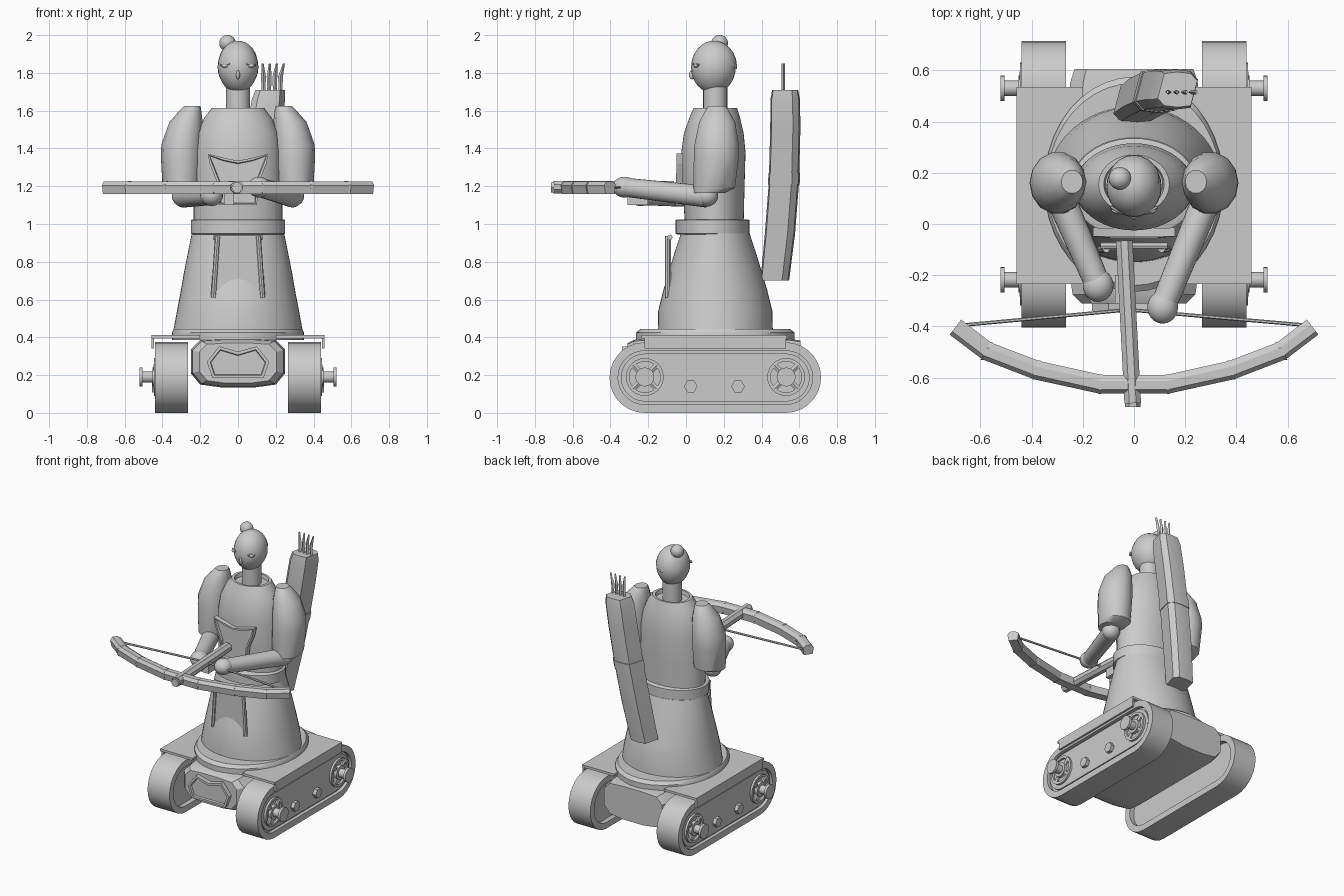
import bpy, bmesh, math
from mathutils import Vector, Matrix

cube = bpy.data.objects.get("Cube")
if cube:
    bpy.data.objects.remove(cube, do_unlink=True)

grey = bpy.data.materials.new("plain_grey")
grey.use_nodes = True
grey.diffuse_color = (0.6, 0.6, 0.6, 1)
grey.node_tree.nodes["Principled BSDF"].inputs["Base Color"].default_value = (0.6, 0.6, 0.6, 1)

MID = 0.155   # y of the body's axis


def finish(name, bm, smooth=35):
    bmesh.ops.recalc_face_normals(bm, faces=bm.faces)
    mesh = bpy.data.meshes.new(name)
    bm.to_mesh(mesh)
    bm.free()
    mesh.materials.append(grey)
    ob = bpy.data.objects.new(name, mesh)
    bpy.context.collection.objects.link(ob)
    if smooth:
        bpy.ops.object.select_all(action='DESELECT')
        ob.select_set(True)
        bpy.context.view_layer.objects.active = ob
        bpy.ops.object.shade_smooth_by_angle(angle=math.radians(smooth))
    return ob


def loft(name, rings, smooth=35, closed=False):
    """Skin a list of equal-length point rings; cap the ends or join them."""
    bm = bmesh.new()
    loops = [[bm.verts.new(p) for p in r] for r in rings]
    n = len(loops[0])
    pairs = list(zip(loops, loops[1:])) + ([(loops[-1], loops[0])] if closed else [])
    for a, b in pairs:
        for i in range(n):
            j = (i + 1) % n
            bm.faces.new((a[i], a[j], b[j], b[i]))
    if not closed:
        bm.faces.new(loops[0])
        bm.faces.new(loops[-1])
    return finish(name, bm, smooth)


def ellipse(cx, cy, z, rx, ry, n=32, turn=0.0):
    angles = [2 * math.pi * (i + turn) / n for i in range(n)]
    return [(cx + rx * math.cos(a), cy + ry * math.sin(a), z) for a in angles]


def rod(name, a, b, ra, rb=None, n=16, turn=0.0, smooth=35):
    a, b = Vector(a), Vector(b)
    q = (b - a).to_track_quat('Z', 'Y')
    rings = [[p + q @ Vector(c) for c in ellipse(0, 0, 0, r, r, n, turn)]
             for p, r in ((a, ra), (b, rb or ra))]
    return loft(name, rings, smooth)


def ball(name, centre, size, cut=None):
    bm = bmesh.new()
    bmesh.ops.create_uvsphere(bm, u_segments=24, v_segments=16, radius=1)
    if cut:
        bmesh.ops.bisect_plane(bm, geom=bm.verts[:] + bm.edges[:] + bm.faces[:],
                               plane_co=cut[0], plane_no=cut[1], clear_inner=True)
    bmesh.ops.transform(bm, verts=bm.verts,
                        matrix=Matrix.Translation(centre) @ Matrix.Diagonal((*size, 1)))
    return finish(name, bm, 40)


def box(name, lo, hi):
    lo, hi = Vector(lo), Vector(hi)
    bm = bmesh.new()
    bmesh.ops.create_cube(bm, size=1)
    for v in bm.verts:
        v.co = (lo + hi) / 2 + v.co * (hi - lo)
    return finish(name, bm, 0)


def plate(name, half, y, depth, rim=0.0, tilt=0.0):
    """Thick plate from half an outline in x and z, mirrored; optional raised rim."""
    pts = half + [(-x, z) for x, z in reversed(half) if x > 0.001]
    bm = bmesh.new()
    zmin = min(z for x, z in pts)
    face = bm.faces.new([bm.verts.new((x, y + (z - zmin) * tilt, z)) for x, z in pts])
    new = bmesh.ops.extrude_face_region(bm, geom=[face])["geom"]
    front = [f for f in new if isinstance(f, bmesh.types.BMFace)]
    verts = [v for v in new if isinstance(v, bmesh.types.BMVert)]
    bmesh.ops.translate(bm, verts=verts, vec=(0, -depth, 0))
    if rim:
        bmesh.ops.recalc_face_normals(bm, faces=bm.faces)
        bmesh.ops.inset_region(bm, faces=front, thickness=rim, depth=0)
        bmesh.ops.inset_region(bm, faces=front, thickness=0.004, depth=-0.015)
    return finish(name, bm, 0)


def stadium(x, inset, radius=0.187, reach=0.373, n=14):
    """Track outline at a given x."""
    out = []
    for s in (1, -1):
        for i in range(n + 1):
            a = math.pi * (i / n - 0.5)
            r = radius - inset
            out.append((x, MID + s * (reach + r * math.cos(a)), radius + s * r * math.sin(a)))
    return out


# Tracks, wheels and fenders
for side, s in (("left", 1), ("right", -1)):
    loft(side + "_track_band", [stadium(s * .265, 0), stadium(s * .44, 0),
                                stadium(s * .44, .045), stadium(s * .265, .045)], closed=True)
    loft(side + "_track_plate", [stadium(s * .30, .04), stadium(s * .415, .04)])
    loft(side + "_track_panel", [stadium(s * .40, .06), stadium(s * .43, .06)])
    for end, y in (("front", -.218), ("rear", .53)):
        c = Vector((0, y, .19))
        rings = [[(s * x, y + q[0], .19 + q[1]) for q in ellipse(0, 0, 0, r, r, 24)]
                 for x, r in ((.42, .1), (.445, .1), (.445, .082), (.42, .082))]
        loft(f"{side}_{end}_wheel_rim", rings, closed=True)
        for k in range(4):
            a = math.pi * (k / 2 + .25)
            tip = Vector((0, math.cos(a), math.sin(a))) * .09
            rod(f"{side}_{end}_spoke", c + Vector((s * .432, 0, 0)),
                c + tip + Vector((s * .432, 0, 0)), .016, n=6)
        for part, x0, x1, r in (("hub", .42, .452, .05), ("axle", .43, .51, .03),
                                ("axle_cap", .505, .522, .05)):
            rod(f"{side}_{end}_{part}", (s * x0, y, .19), (s * x1, y, .19), r, n=20)
    for y in (.025, .275):
        rod(side + "_bolt", (s * .42, y, .14), (s * .455, y, .14), .036, n=6, smooth=0)
    box(side + "_fender_top", (s * .20, -.235, .395), (s * .458, .535, .412))
    box(side + "_fender_lip", (s * .444, -.22, .34), (s * .458, .53, .40))

# Hull between the tracks
half = [(.09, .392), (.2, .385), (.25, .335), (.25, .21), (.2, .15), (.09, .135)]
outline = half + [(-x, z) for x, z in reversed(half)]
loft("hull", [[(x * k, y, .265 + (z - .265) * k) for x, z in outline]
              for y, k in ((-.31, .82), (-.275, .96), (-.2, 1), (.55, 1), (.605, .93))], 25)
plate("front_emblem", [(0, .325), (.1, .352), (.165, .27), (.135, .185)], -.295, .045, .018)

# Base rim, skirt, belt and torso
loft("base_rim", [ellipse(0, MID, z, rx, ry, 40) for z, rx, ry in
                  ((.385, .35, .42), (.425, .35, .42), (.445, .34, .395))])
loft("skirt", [ellipse(0, MID, z, rx, ry, 48) for z, rx, ry in
               ((.42, .345, .305), (.54, .323, .302), (.65, .302, .275),
                (.75, .285, .245), (.85, .265, .215), (.95, .245, .182))], 50)
loft("belt", [ellipse(0, .14, z, rx, ry, 48) for z, rx, ry in
              ((.945, .24, .185), (.95, .25, .195), (1.02, .25, .195), (1.025, .24, .185))])
loft("torso", [ellipse(0, cy, z, rx, ry, 48) for z, cy, rx, ry in
               ((1.0, .15, .235, .155), (1.2, .145, .235, .165), (1.38, .145, .23, .17),
                (1.48, .147, .215, .158), (1.56, .152, .18, .135), (1.615, .155, .138, .115),
                (1.615, .155, .118, .1), (1.59, .155, .112, .094))], 45)

# Chest plate and hanging apron
plate("chest_plate", [(0, 1.335), (.075, 1.35), (.16, 1.372), (.15, 1.32), (.11, 1.22), (.1, 1.1)],
      -.02, .035, .012, tilt=.02)
plate("apron", [(0, .65), (.07, .63), (.13, .59), (.108, .935)], -.08, .022)
for s in (1, -1):
    rod("apron_edge", (s * .108, -.098, .935), (s * .13, -.098, .61), .014, n=8)
rod("apron_bar", (-.13, -.085, .93), (.13, -.085, .93), .014, n=8)

# Neck, head and hair
rod("neck", (0, MID, 1.57), (0, MID, 1.73), .064, n=24)
head = ball("head", (0, .145, 1.83), (.108, .118, .138))
for v in head.data.vertices:      # narrow the chin
    v.co.x *= 1 - max(0, 1.8 - v.co.z) * .9
ball("hair_cap", (0, .148, 1.832), (.109, .122, .138), ((0, .1, .42), (0, .5, .87)))
ball("hair_bun", (-.055, .178, 1.957), (.044, .044, .044))
ball("nose", (0, .032, 1.79), (.01, .016, .024))
for s in (1, -1):
    ball("eye", (s * .066, .055, 1.838), (.022, .014, .01))
    rod("eyelid", (s * .045, .04, 1.846), (s * .09, .067, 1.842), .006, n=6)

# Arms: sleeves, forearms and hands
hands = {1: (.112, -.325, 1.195), -1: (-.14, -.24, 1.15)}
for s, hand in hands.items():
    side = "left" if s > 0 else "right"
    loft(side + "_sleeve", [ellipse(s * cx, cy, z, rx, ry, 14) for z, cx, cy, rx, ry in
                            ((1.165, .30, .125, .085, .085), (1.19, .295, .15, .104, .112),
                             (1.35, .298, .16, .11, .122), (1.42, .296, .162, .11, .12),
                             (1.54, .275, .165, .088, .098), (1.605, .25, .165, .055, .062),
                             (1.625, .242, .165, .042, .046))])
    ball(side + "_elbow", (s * .29, .11, 1.15), (.06, .06, .058))
    rod(side + "_forearm", (s * .29, .11, 1.145), hand, .058, .05, 20)
    ball(side + "_hand", hand, (.06, .064, .055))

# Crossbow: limbs, string, stock and trigger
side_pts = [(.13, -.625), (.38, -.57), (.575, -.495), (.697, -.402)]
path = [Vector((-x, y, 1.193)) for x, y in reversed(side_pts)] + \
       [Vector((x, y, 1.193)) for x, y in side_pts]
rings = []
for i, p in enumerate(path):
    t = (path[min(i + 1, len(path) - 1)] - path[max(i - 1, 0)]).normalized()
    out = Vector((-t.y, t.x, 0))
    rings.append([p + out * u + Vector((0, 0, w)) for u, w in
                  ((.036, .018), (.012, .033), (-.022, .033), (-.038, .012),
                   (-.03, -.033), (.03, -.033))])
loft("bow_limbs", rings, 0)
for p, r in zip(path[1:-1], rings[1:-1]):
    loft("bow_joint", [[q + (q - p) * .05 + Vector((dx, 0, 0)) for q in r]
                       for dx in (-.005, .005)], 0)
for s in (1, -1):
    rod("bow_string", (s * .67, -.395, 1.19), (-.022, -.335, 1.195), .007, n=6)
rod("stock", (-.038, -.065, 1.195), (-.005, -.7, 1.195), .035, n=8, turn=.5, smooth=0)
rod("stock_tip", (-.005, -.655, 1.193), (-.005, -.715, 1.193), .03, n=6, smooth=0)
box("trigger_block", (-.075, -.31, 1.1), (-.02, -.2, 1.175))

# Quiver with arrows
def quiver_ring(z, grow=1.0):
    t = (z - .7) / 1.01
    cx, cy = .005 + .165 * t, .47 + .055 * t
    lean = .02 * math.sin(t * math.pi)
    corners = [(.09, .04), (.06, .073), (0, .08), (-.06, .073)]
    corners += [(-x, -y) for x, y in corners]
    return [(cx + x * grow, cy + lean + y * grow, z) for x, y in corners]


loft("quiver", [quiver_ring(z, g) for z, g in
                ((.7, .95), (.95, 1), (1.22, 1), (1.5, 1), (1.66, .98), (1.71, .86))], 30)
loft("quiver_band", [quiver_ring(z, 1.05) for z in (1.21, 1.27)], 30)
for x in (-.045, -.015, .015, .045):
    base, top = .18 + x, .187 + x * 1.25
    loft("arrow", [[(c - w, .515, z), (c, .524, z), (c + w, .515, z), (c, .506, z)]
                   for z, c, w in ((1.68, base, .009), (1.78, base, .013), (1.85, top, .005))], 0)
